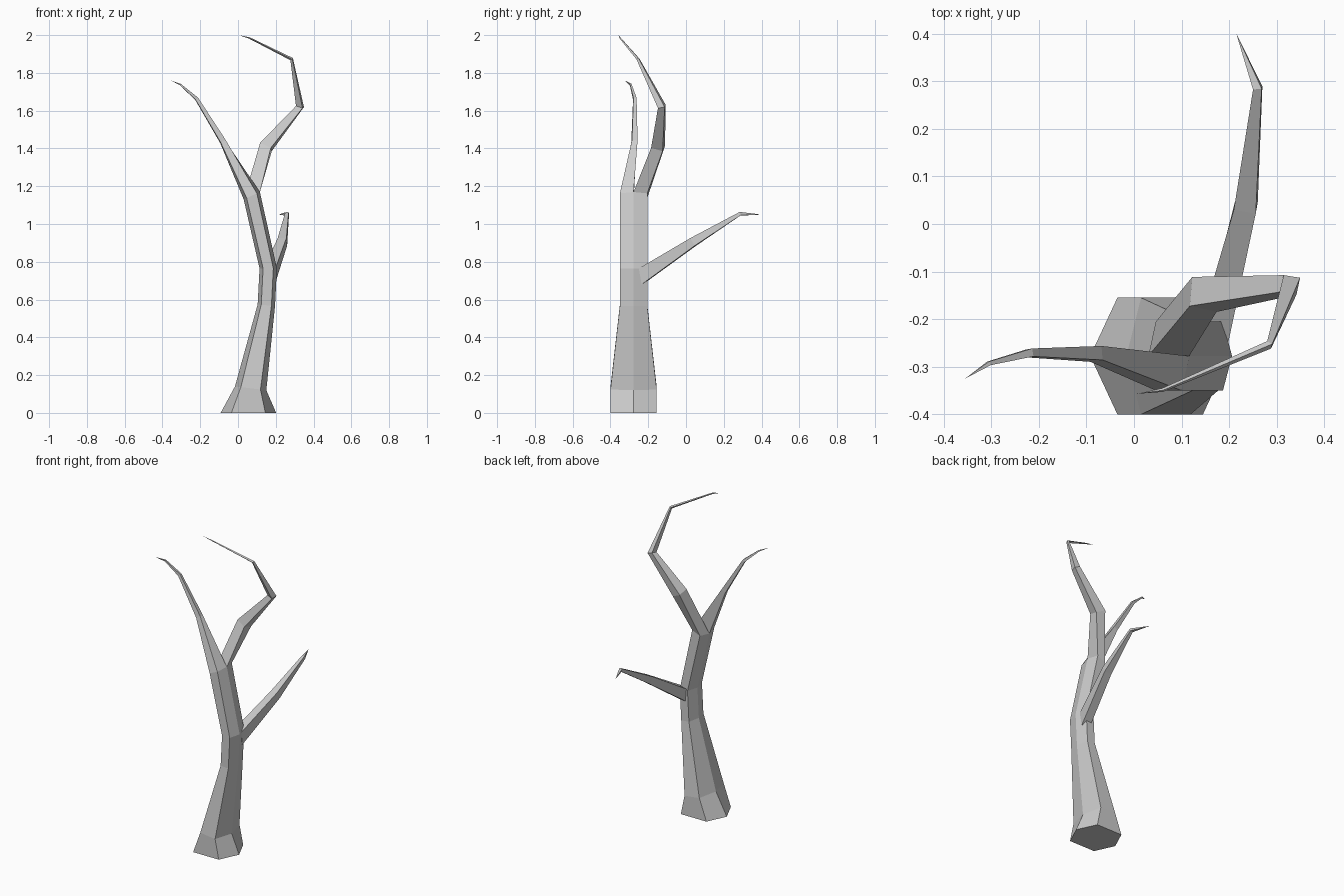
import bpy, bmesh
from mathutils import Vector

if "Cube" in bpy.data.objects:
    bpy.data.objects.remove(bpy.data.objects["Cube"])

def bridge(bm, a, b):
    n = len(a)
    for i in range(n):
        bm.faces.new((a[i], a[(i + 1) % n], b[(i + 1) % n], b[i]))

def hex_ring(bm, cx, zc, half, edge, depth, tilt=0):
    # six-sided trunk section: right, back pair, left, front pair
    yc = -0.2775
    pts = [(half, 0), (edge, depth), (-edge, depth), (-half, 0), (-edge, -depth), (edge, -depth)]
    return [bm.verts.new((cx + x, yc + y, zc + tilt * x)) for x, y in pts]

def grow(bm, base, path, tip):
    # four-sided limb tapering along (centre, radius) stations to a point
    prev = sum((v.co for v in base), Vector()) / 4
    u = base[0].co - prev
    centres = [Vector(p[0]) for p in path] + [Vector(tip)]
    ring = base
    for i, (_, r) in enumerate(path):
        c = centres[i]
        t = ((c - prev).normalized() + (centres[i + 1] - c).normalized()).normalized()
        u = (u - t * u.dot(t)).normalized()
        w = t.cross(u)
        new = [bm.verts.new(c + r * d) for d in (u, w, -u, -w)]
        bridge(bm, ring, new)
        ring, prev = new, c
    end = bm.verts.new(tip)
    for i in range(4):
        bm.faces.new((ring[i], ring[(i + 1) % 4], end))

def finish(bm, name):
    bmesh.ops.recalc_face_normals(bm, faces=bm.faces[:])
    mesh = bpy.data.meshes.new(name)
    bm.to_mesh(mesh)
    bm.free()
    bpy.context.collection.objects.link(bpy.data.objects.new(name, mesh))

# Trunk: hexagonal loft that leans right, then back left
bm = bmesh.new()
sections = [
    (0.055, 0.0, 0.147, 0.09, 0.1225, 0),
    (0.067, 0.13, 0.083, 0.052, 0.1225, -0.12),
    (0.15, 0.57, 0.046, 0.027, 0.0725, -0.1),
    (0.16, 0.765, 0.046, 0.027, 0.0725, 0),
    (0.073, 1.15, 0.043, 0.027, 0.0725, 0.45),
]
rings = [hex_ring(bm, *s) for s in sections]
bm.faces.new(rings[0][::-1])
for a, b in zip(rings, rings[1:]):
    bridge(bm, a, b)

# Fork: back half of the top section makes the tall limb, front half the left limb
top = rings[-1]
def half_grow(base, path, tip):
    # open along the shared diagonal so both limbs stay closed surfaces
    grow(bm, base, path, tip)
half_grow(top[0:4], [((0.148, -0.148, 1.408), 0.045), ((0.328, -0.128, 1.622), 0.026),
                     ((0.284, -0.254, 1.873), 0.009), ((0.06, -0.349, 1.985), 0.004)],
          (0.005, -0.357, 2.0))
half_grow(top[3:6] + top[0:1], [((-0.08, -0.273, 1.437), 0.021), ((-0.219, -0.271, 1.663), 0.012),
                                ((-0.305, -0.293, 1.738), 0.006)],
          (-0.355, -0.325, 1.76))
finish(bm, "trunk_and_fork")

# Side limb reaching backwards from the trunk
bm = bmesh.new()
base = [bm.verts.new(p) for p in ((0.138, -0.215, 0.77), (0.198, -0.25, 0.765),
                                  (0.195, -0.235, 0.68), (0.145, -0.215, 0.69))]
bm.faces.new(base[::-1])
grow(bm, base, [((0.235, 0.038, 0.905), 0.033), ((0.26, 0.286, 1.054), 0.013)],
     (0.215, 0.4, 1.05))
finish(bm, "side_limb")
